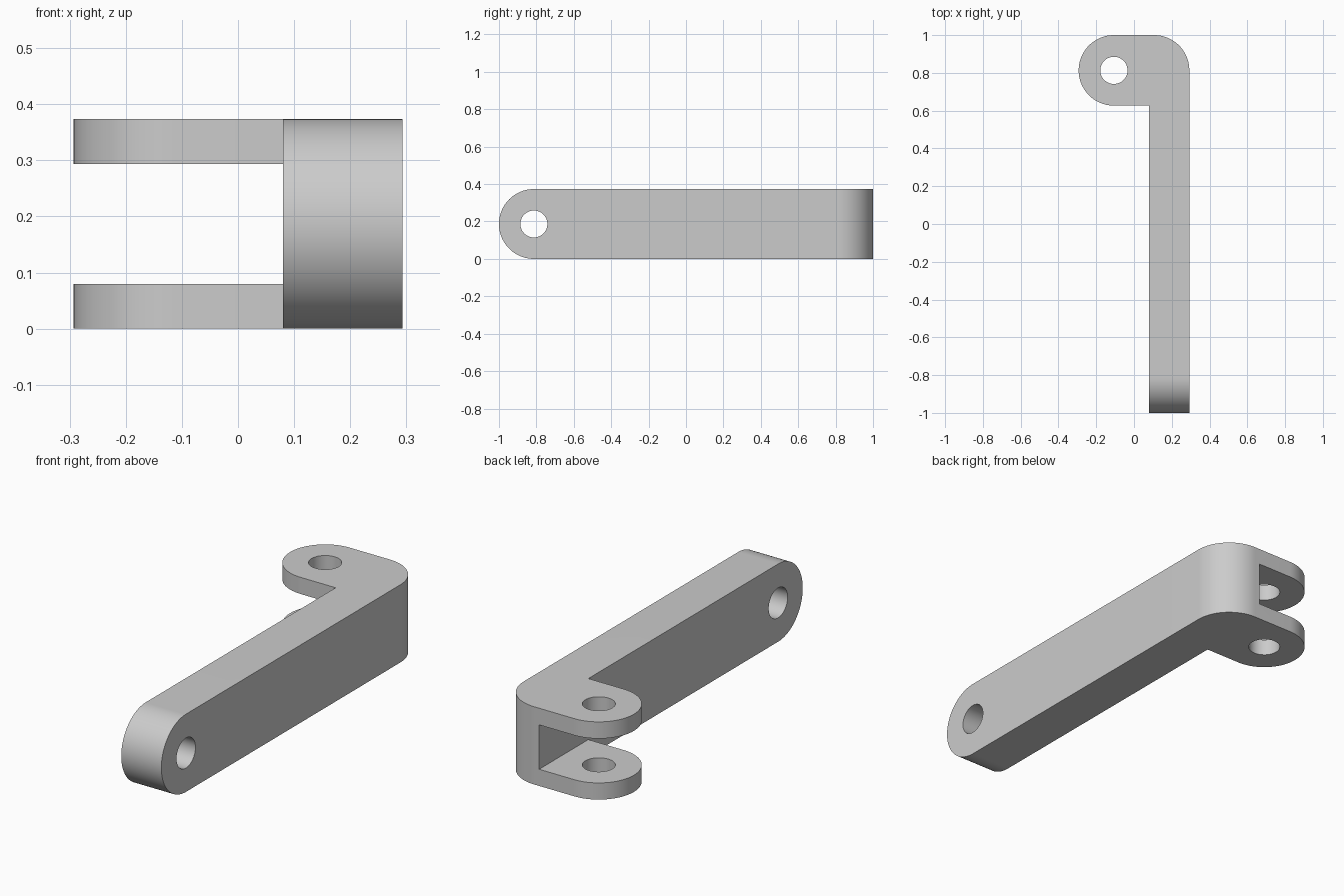
import bpy
from math import sin, cos, pi, radians
from mathutils import Vector

if "Cube" in bpy.data.objects:
    bpy.data.objects.remove(bpy.data.objects["Cube"])

R = 0.1866           # outer rounding radius
H = 2 * R            # overall height
HOLE = 0.072         # pin hole radius
X_OUT, X_IN = 0.293, 0.08
EAR = (X_IN - H + R, 1 - R)
PIN_Y = R - 1


def arc(cx, cy, r, start, end, steps=32):
    angles = [radians(start + (end - start) * i / steps) for i in range(steps + 1)]
    return [(cx + r * cos(a), cy + r * sin(a)) for a in angles]


def prism(name, outline, low, high, axis="Z"):
    """Extrude a closed 2D outline along z (outline in xy) or x (outline in yz)."""
    def place(p, t):
        return Vector((p[0], p[1], t)) if axis == "Z" else Vector((t, p[0], p[1]))
    n = len(outline)
    verts = [place(p, t) for t in (low, high) for p in outline]
    faces = [list(range(n))[::-1], list(range(n, 2 * n))]
    faces += [(i, (i + 1) % n, n + (i + 1) % n, n + i) for i in range(n)]
    mesh = bpy.data.meshes.new(name)
    mesh.from_pydata(verts, [], faces)
    obj = bpy.data.objects.new(name, mesh)
    bpy.context.collection.objects.link(obj)
    return obj


def combine(target, tool, operation):
    """Apply a boolean and discard its tool."""
    mod = target.modifiers.new(operation.title(), "BOOLEAN")
    mod.operation, mod.solver, mod.object = operation, "EXACT", tool
    bpy.context.view_layer.objects.active = target
    bpy.ops.object.modifier_apply(modifier=mod.name)
    bpy.data.objects.remove(tool)


# Plan outline: long arm with a rounded elbow and a rounded ear
ear_x = -X_OUT + R
plan = [(X_IN, -1.1), (X_OUT, -1.1)]
plan += arc(X_OUT - R, 1 - R, R, 0, 90)
plan += arc(ear_x, 1 - R, R, 90, 270, 64)
plan += [(X_IN, 1 - H)]
bracket = prism("clevis_arm", plan, -0.1, H + 0.1)

# Side outline: rounds the arm tip and trims top and bottom
side = arc(PIN_Y, R, R, 90, 270, 64) + [(1.1, 0), (1.1, H)]
combine(bracket, prism("side_trim", side, -1, 1, "X"), "INTERSECT")

# Slot that splits the ear into a fork
slot = [(-0.5, 0.5), (X_IN, 0.5), (X_IN, 1.1), (-0.5, 1.1)]
combine(bracket, prism("fork_slot", slot, 0.08, H - 0.08), "DIFFERENCE")

# Pin holes through the fork and the arm tip
fork_hole = arc(ear_x, 1 - R, HOLE, 0, 360, 64)[:-1]
combine(bracket, prism("fork_hole", fork_hole, -0.2, 0.6), "DIFFERENCE")
tip_hole = arc(PIN_Y, R, HOLE, 0, 360, 64)[:-1]
combine(bracket, prism("tip_hole", tip_hole, -0.2, 0.6, "X"), "DIFFERENCE")

# Plain grey finish
grey = bpy.data.materials.new("plain grey")
grey.use_nodes = True
colour = (0.6, 0.6, 0.6, 1)
grey.diffuse_color = colour
grey.node_tree.nodes["Principled BSDF"].inputs["Base Color"].default_value = colour
bracket.data.materials.clear()
bracket.data.materials.append(grey)

bpy.ops.object.select_all(action="DESELECT")
bracket.select_set(True)
bpy.context.view_layer.objects.active = bracket
bpy.ops.object.shade_smooth_by_angle(angle=radians(30))
